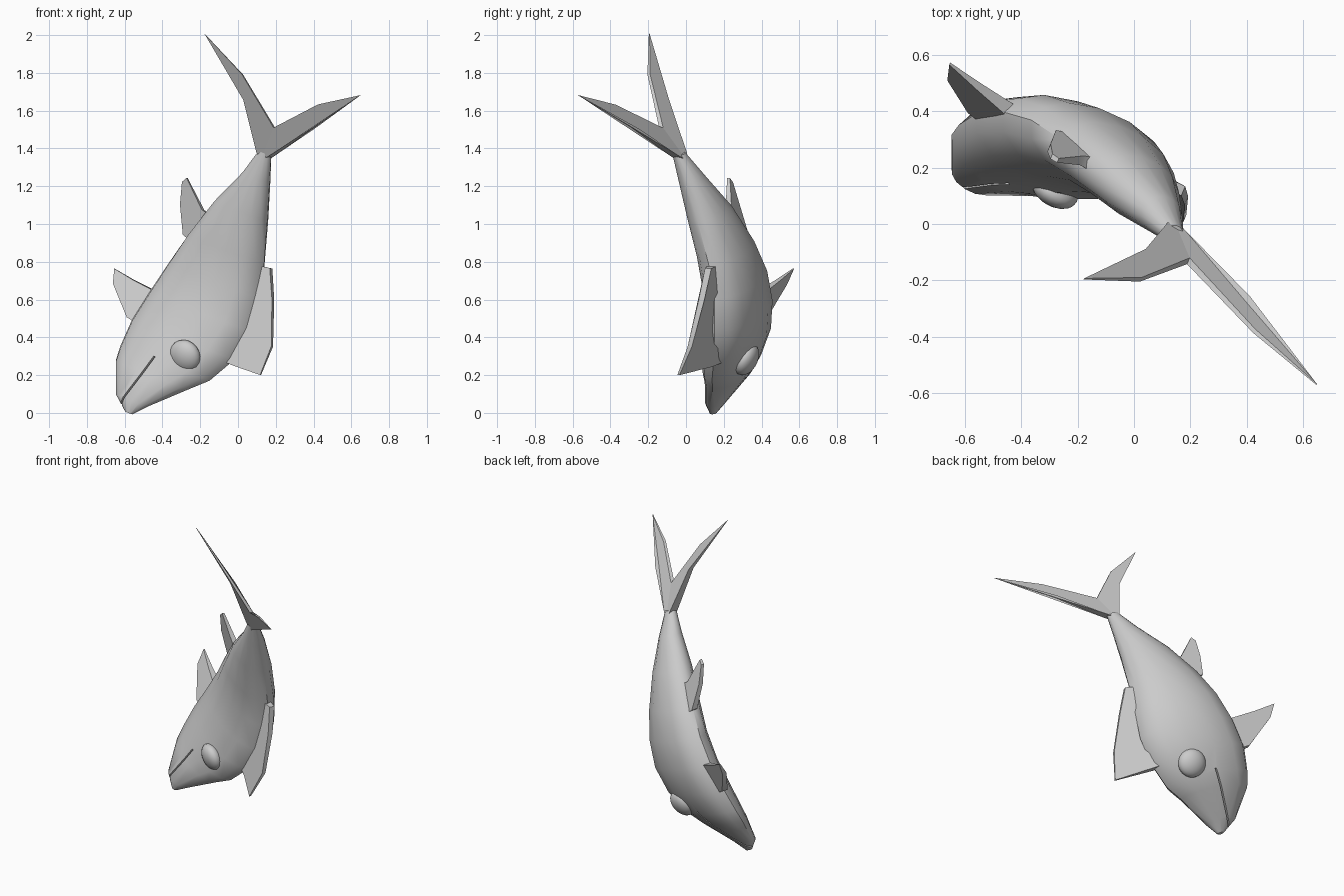
import bpy, bmesh, math
from mathutils import Vector, Matrix

if "Cube" in bpy.data.objects:
    bpy.data.objects.remove(bpy.data.objects["Cube"])

# Fish frame: D = towards the back, U = towards the tail, W = sideways
D = Vector((.86, -.39, -.34)).normalized()
U = Vector((.34, -.061, .938))
U = (U - D * U.dot(D)).normalized()
W = D.cross(U)


def P(u, d, w):
    return U * u + D * d + W * w


def make(name, verts, faces, angle=40):
    me = bpy.data.meshes.new(name)
    me.from_pydata(verts, [], faces)
    bm = bmesh.new()
    bm.from_mesh(me)
    bmesh.ops.recalc_face_normals(bm, faces=bm.faces)
    bm.to_mesh(me)
    bm.free()
    ob = bpy.data.objects.new(name, me)
    bpy.context.collection.objects.link(ob)
    smooth(ob, angle)
    return ob


def smooth(ob, angle):
    bpy.ops.object.select_all(action='DESELECT')
    ob.select_set(True)
    bpy.context.view_layer.objects.active = ob
    bpy.ops.object.shade_smooth_by_angle(angle=math.radians(angle))


# Body: elliptical rings (u, belly d, back d, centre w, half width)
rings = [
    (-.207, -.572, -.53, .09, .018),
    (-.14, -.666, -.47, .07, .055),
    (.02, -.772, -.32, -.02, .105),
    (.10, -.79, -.24, -.055, .125),
    (.25, -.80, -.168, -.105, .145),
    (.42, -.772, -.138, -.135, .148),
    (.60, -.725, -.162, -.135, .142),
    (.78, -.66, -.195, -.10, .133),
    (1.0, -.555, -.235, -.035, .112),
    (1.2, -.43, -.27, .035, .07),
    (1.34, -.365, -.292, .09, .034),
]
N = 14
verts, faces = [], []
for u, lo, hi, wc, b in rings:
    for i in range(N):
        a = 2 * math.pi * i / N
        verts.append(P(u, (lo + hi) / 2 + (hi - lo) / 2 * math.cos(a), wc + b * math.sin(a)))
for r in range(len(rings) - 1):
    for i in range(N):
        j = (i + 1) % N
        faces.append((r * N + i, r * N + j, r * N + N + j, r * N + N + i))
faces += [tuple(range(N)), tuple(range(len(verts) - N, len(verts)))]
body = make("body", verts, faces)

# Mouth: thin slit cut through the snout
a, b, t = (-.26, -.625), (.12, -.536), .005
cv = [P(u, d + s * t, w) for w in (-.4, .4) for (u, d), s in ((a, -1), (b, -1), (b, 1), (a, 1))]
cutter = make("mouth_cutter", cv, [(0, 1, 2, 3), (4, 5, 6, 7)] +
              [(i, (i + 1) % 4, (i + 1) % 4 + 4, i + 4) for i in range(4)])
cutter.hide_render = True
mod = body.modifiers.new("mouth", 'BOOLEAN')
mod.object, mod.operation, mod.solver = cutter, 'DIFFERENCE', 'EXACT'
bpy.context.view_layer.objects.active = body
bpy.ops.object.modifier_apply(modifier="mouth")
bpy.data.objects.remove(cutter)
smooth(body, 40)

# Eyes: flattened spheres on both sides of the head
for name, s in (("eye_front", 1), ("eye_back", -1)):
    bpy.ops.mesh.primitive_uv_sphere_add(segments=20, ring_count=12, radius=.09)
    eye = bpy.context.object
    eye.name = name
    out = (W * s * .9 - U * .4).normalized()
    side = D.cross(out).normalized()
    rot = Matrix((D, side, out)).transposed()
    if rot.determinant() < 0:
        rot = Matrix((side, D, out)).transposed()
    eye.matrix_world = (Matrix.Translation(P(.177, -.39, -.088 + .108 * s)) @ rot.to_4x4()
                        @ Matrix.Diagonal((1, 1, .62, 1)))
    smooth(eye, 60)


def fin(name, pts):
    """Tapered slab: outline of (u, d, w, half thickness)."""
    n = len(pts)
    v = [P(u, d, w + s * t) for s in (-1, 1) for u, d, w, t in pts]
    f = [tuple(range(n)), tuple(range(n, 2 * n))]
    f += [(i, (i + 1) % n, (i + 1) % n + n, i + n) for i in range(n)]
    return make(name, v, f)


# Fins along the back and belly
fin("back_fin", [(.22, -.22, -.11, .03), (.22, -.14, -.085, .025), (.231, .05, .007, .006),
                 (.39, .028, -.06, .012), (.62, -.076, -.1, .016), (.77, -.155, -.114, .018),
                 (.76, -.23, -.11, .025), (.45, -.2, -.135, .035)])
fin("belly_fin", [(.24, -.76, -.105, .025), (.248, -.829, -.114, .02), (.383, -.997, -.173, .015),
                  (.457, -1.04, -.21, .004), (.44, -.9, -.18, .014), (.43, -.75, -.15, .025)])
fin("rear_belly_fin", [(.75, -.63, -.11, .025), (.765, -.685, -.105, .02), (.913, -.737, -.045, .015),
                       (1.03, -.758, -.01, .01), (1.06, -.74, -.004, .008), (.93, -.61, -.05, .018),
                       (.92, -.56, -.055, .025)])

# Tail: two mirrored lobes curling sideways
for name, s in (("tail_upper_lobe", 1), ("tail_lower_lobe", -1)):
    m = -.275
    lobe = [(1.30, -.33, .075, .03), (1.33, m + (-.02 if s > 0 else -.09), .088, .03),
            (1.57, m + s * .215, .215, .018), (1.834, m + s * .482, .408, .002),
            (1.70, m + s * .235, .315, .008), (1.489, -.295, .167, .012)]
    fin(name, lobe)
